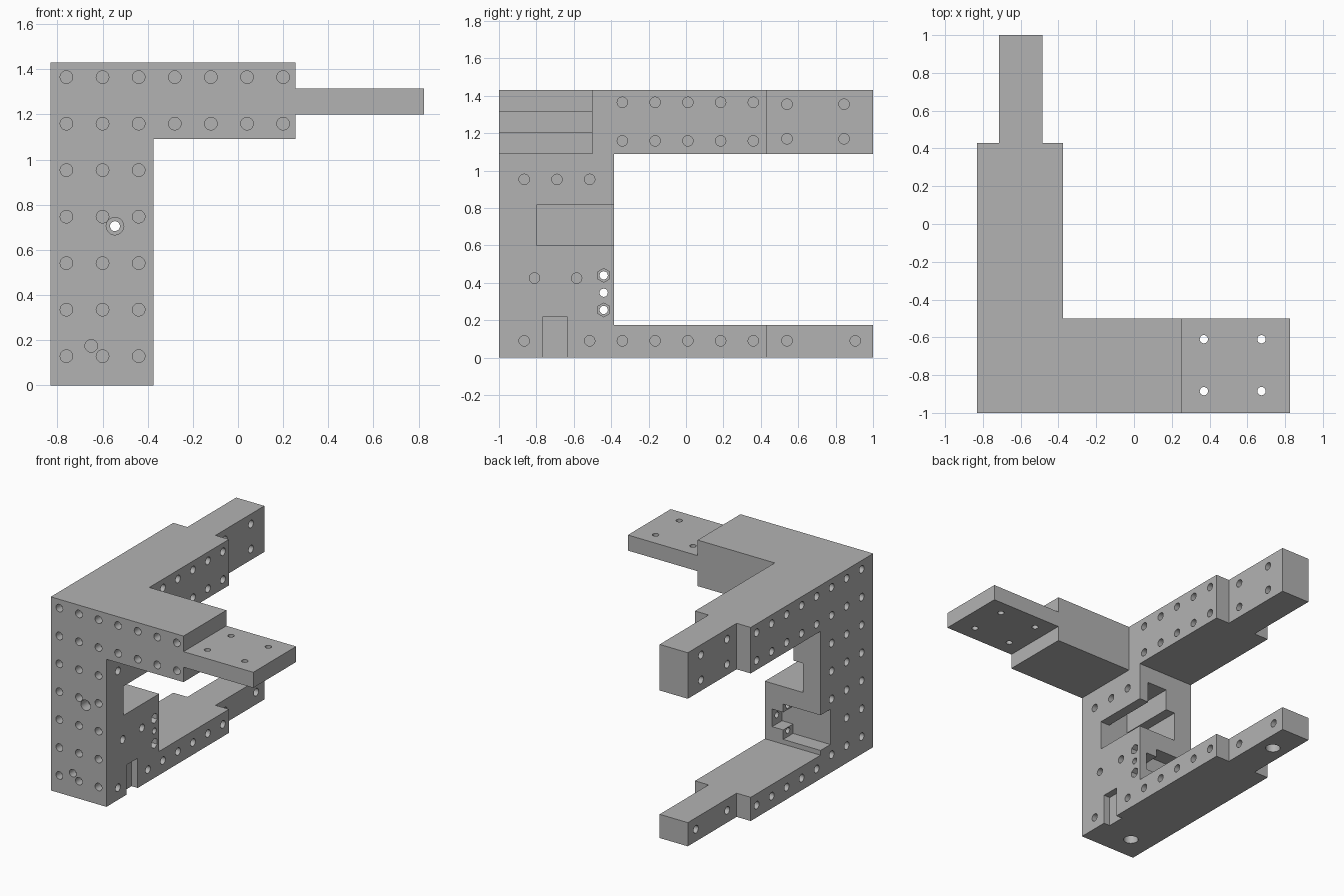
import bpy, bmesh
from mathutils import Matrix, Vector

if "Cube" in bpy.data.objects:
    bpy.data.objects.remove(bpy.data.objects["Cube"], do_unlink=True)

grey = bpy.data.materials.new("plain_grey")
grey.use_nodes = True
grey.diffuse_color = (0.45, 0.45, 0.45, 1)
grey.node_tree.nodes["Principled BSDF"].inputs["Base Color"].default_value = (0.45, 0.45, 0.45, 1)


def to_object(name, bm):
    bmesh.ops.recalc_face_normals(bm, faces=bm.faces)
    mesh = bpy.data.meshes.new(name)
    bm.to_mesh(mesh)
    bm.free()
    mesh.materials.append(grey)
    obj = bpy.data.objects.new(name, mesh)
    bpy.context.collection.objects.link(obj)
    return obj


def box(name, x, y, z):
    bm = bmesh.new()
    spans = (x, y, z)
    size = Matrix.Diagonal([b - a for a, b in spans] + [1])
    centre = Matrix.Translation([(a + b) / 2 for a, b in spans])
    bmesh.ops.create_cube(bm, size=1, matrix=centre @ size)
    return to_object(name, bm)


def drills(name, holes, sides=20):
    """One cutter of cylinders: (point on face, inward direction, radius, depth)."""
    bm = bmesh.new()
    lip = 0.02
    for point, inward, radius, depth in holes:
        d = Vector(inward)
        turn = d.to_track_quat('Z', 'Y').to_matrix().to_4x4()
        place = Matrix.Translation(Vector(point) + d * (depth - lip) / 2)
        bmesh.ops.create_cone(bm, cap_ends=True, segments=sides, radius1=radius,
                              radius2=radius, depth=depth + lip, matrix=place @ turn)
    return to_object(name, bm)


def combine(base, tool, operation):
    tool.hide_render = True
    mod = base.modifiers.new(tool.name, 'BOOLEAN')
    mod.operation, mod.solver, mod.object = operation, 'EXACT', tool
    bpy.context.view_layer.objects.active = base
    bpy.ops.object.modifier_apply(modifier=mod.name)
    bpy.data.objects.remove(tool, do_unlink=True)


# Main dimensions
LEFT, RIGHT, FRONT, BACK, TOP = -0.83, -0.375, -1, 0.43, 1.43
UNDER, FOOT, INNER = 1.09, 0.175, -0.385
TIP = (-0.715, -0.485)
SIDE = (FRONT, -0.5)

# C-shaped frame, extruded sideways from its side profile
bm = bmesh.new()
profile = [(FRONT, 0), (BACK, 0), (BACK, FOOT), (INNER, FOOT),
           (INNER, UNDER), (BACK, UNDER), (BACK, TOP), (FRONT, TOP)]
face = bm.faces.new([bm.verts.new((LEFT, y, z)) for y, z in profile])
new = bmesh.ops.extrude_face_region(bm, geom=[face])["geom"]
bmesh.ops.translate(bm, vec=(RIGHT - LEFT, 0, 0),
                    verts=[v for v in new if isinstance(v, bmesh.types.BMVert)])
frame = to_object("bracket_frame", bm)

# Arm tips, side arm and mounting tongue
for name, x, y, z in [
        ("upper_tip", TIP, (0.38, 1), (UNDER, TOP)),
        ("lower_tip", TIP, (0.38, 1), (0, FOOT)),
        ("side_arm", (-0.43, 0.255), SIDE, (UNDER, TOP)),
        ("mounting_tongue", (0.2, 0.825), SIDE, (1.2, 1.315))]:
    combine(frame, box(name, x, y, z), 'UNION')

# Stepped slot, open rear pocket with its recess, and cable groove
for name, x, y, z in [
        ("slot", (-0.685, -0.3), (-0.8, -0.3), (0.6, 0.815)),
        ("slot_upper_step", (-0.61, -0.45), (-0.8, -0.3), (0.75, 0.97)),
        ("rear_pocket", (-0.9, -0.525), (-0.5, -0.3), (0.21, 0.47)),
        ("pocket_recess", (-0.6, -0.435), (-0.5, -0.3), (0.28, 0.41)),
        ("cable_groove", (-0.425, -0.3), (-0.765, -0.635), (-0.1, 0.22))]:
    combine(frame, box(name, x, y, z), 'DIFFERENCE')

# Blind hole grid on the front
R, D = 0.028, 0.06
columns = [-0.76 + 0.16 * i for i in range(7)]
rows = [1.365 - 0.206 * i for i in range(7)]
holes = []
for i, z in enumerate(rows):
    for x in columns if i < 2 else columns[:3]:
        holes.append(((x, FRONT, z), (0, 1, 0), R, D))
holes.append(((-0.65, FRONT, 0.175), (0, 1, 0), R, D))

# Blind holes on both flanks
depths = [-0.865 + 0.175 * i for i in range(8)]
into_left, into_right = (1, 0, 0), (-1, 0, 0)
for i, y in enumerate(depths):
    if i < 3:
        for z in rows:
            if not (i == 2 and 0.2 < z < 0.5):
                holes.append(((LEFT, y, z), into_left, R, D))
        holes.append(((RIGHT, y, rows[2]), into_right, R, D))
        if i != 1:
            holes.append(((RIGHT, y, 0.09), into_right, R, D))
    else:
        for z in (rows[0], rows[1], 0.09):
            holes.append(((LEFT, y, z), into_left, R, D))
            holes.append(((RIGHT, y, z), into_right, R, D))
for y in (-0.81, -0.585):
    holes.append(((RIGHT, y, 0.425), into_right, R, D))
for y, z in [(0.54, 1.355), (0.845, 1.355), (0.54, 1.17), (0.845, 1.17),
             (0.54, 0.09), (0.905, 0.09)]:
    holes.append(((TIP[0], y, z), into_left, R, D))
    holes.append(((TIP[1], y, z), into_right, R, D))

# Sockets underneath and through holes in the tongue
for x, y in [(-0.66, -0.82), (-0.6, 0.76)]:
    holes.append(((x, y, 0), (0, 0, 1), 0.05, D))
for x in (0.37, 0.675):
    for y in (-0.61, -0.885):
        holes.append(((x, y, 1.315), (0, 0, -1), 0.022, 0.2))
combine(frame, drills("holes", holes), 'DIFFERENCE')

# Counterbored front hole and the three bolt holes with hex sockets
bolt = -0.44
combine(frame, drills("counterbore", [((-0.545, FRONT, 0.705), (0, 1, 0), 0.039, 0.08)]), 'DIFFERENCE')
combine(frame, drills("hex_sockets", [((RIGHT, bolt, z), into_right, 0.037, 0.05)
                                      for z in (0.44, 0.255)], 6), 'DIFFERENCE')
bores = [((RIGHT, bolt, z), into_right, 0.022, 0.25) for z in (0.44, 0.347, 0.255)]
bores.append(((-0.545, FRONT, 0.705), (0, 1, 0), 0.022, 0.3))
combine(frame, drills("bores", bores), 'DIFFERENCE')

# Crisp edges with smooth hole walls
bpy.ops.object.select_all(action='DESELECT')
frame.select_set(True)
bpy.context.view_layer.objects.active = frame
bpy.ops.object.shade_smooth_by_angle(angle=0.5)
